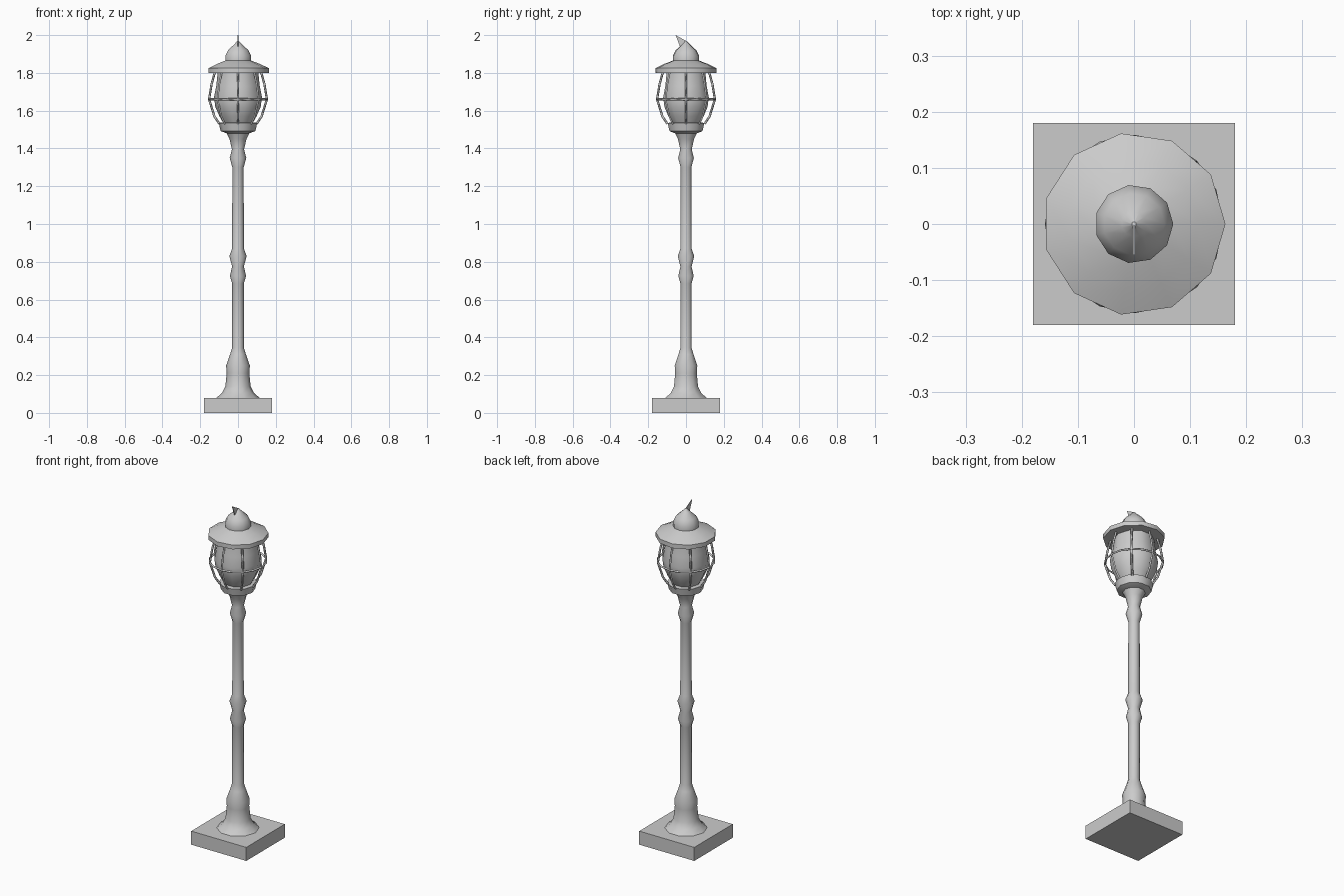
import bpy, bmesh, math
from math import pi, cos, sin

if "Cube" in bpy.data.objects:
    bpy.data.objects.remove(bpy.data.objects["Cube"])


def finish(name, bm, angle=50):
    bmesh.ops.recalc_face_normals(bm, faces=bm.faces)
    me = bpy.data.meshes.new(name)
    bm.to_mesh(me)
    bm.free()
    ob = bpy.data.objects.new(name, me)
    bpy.context.collection.objects.link(ob)
    bpy.ops.object.select_all(action='DESELECT')
    ob.select_set(True)
    bpy.context.view_layer.objects.active = ob
    bpy.ops.object.shade_smooth_by_angle(angle=math.radians(angle))
    return ob


def lathe(name, profile, sides=10, angle=50):
    """Turn (radius, z) pairs around the z axis and cap both ends."""
    bm = bmesh.new()
    rings = [[bm.verts.new((r * cos(2 * pi * i / sides), r * sin(2 * pi * i / sides), z))
              for i in range(sides)] for r, z in profile]
    for a, b in zip(rings, rings[1:]):
        for i in range(sides):
            j = (i + 1) % sides
            bm.faces.new((a[i], a[j], b[j], b[i]))
    bm.faces.new(rings[0][::-1])
    bm.faces.new(rings[-1])
    return finish(name, bm, angle)


def tube(name, points, radius, cyclic=False):
    cu = bpy.data.curves.new(name, 'CURVE')
    cu.dimensions = '3D'
    cu.bevel_depth = radius
    cu.bevel_resolution = 0
    cu.use_fill_caps = True
    sp = cu.splines.new('POLY')
    sp.points.add(len(points) - 1)
    for p, co in zip(sp.points, points):
        p.co = (*co, 1)
    sp.use_cyclic_u = cyclic
    ob = bpy.data.objects.new(name, cu)
    bpy.context.collection.objects.link(ob)
    return ob


# square foot
bm = bmesh.new()
bmesh.ops.create_cube(bm, size=1)
for v in bm.verts:
    v.co = (v.co.x * 0.36, v.co.y * 0.36, (v.co.z + 0.5) * 0.08)
finish("base_plate", bm, 30)

# turned post with flared foot, middle knuckle and neck
lathe("post", [(0.12, 0.075), (0.085, 0.105), (0.067, 0.14), (0.06, 0.21), (0.063, 0.25),
               (0.042, 0.31), (0.031, 0.345), (0.031, 0.685), (0.043, 0.725), (0.031, 0.775),
               (0.046, 0.83), (0.031, 0.87), (0.030, 1.30), (0.044, 1.35), (0.032, 1.395),
               (0.045, 1.45), (0.068, 1.495)])

# lantern cup
lathe("lantern_collar", [(0.06, 1.48), (0.092, 1.492), (0.102, 1.535), (0.07, 1.54)], 10, 40)

# glass globe
lathe("globe", [(0.075, 1.53), (0.098, 1.57), (0.12, 1.62), (0.127, 1.67),
                (0.115, 1.73), (0.108, 1.80)])

# cage around the globe
def polar(r, a, z):
    return (r * cos(a), r * sin(a), z)

tube("cage_ring", [polar(0.153, 2 * pi * i / 16, 1.66) for i in range(16)], 0.006, True)
for k in range(8):
    a = k * pi / 4
    tube(f"cage_rib_{k + 1}", [polar(r, a, z) for r, z in
         ((0.098, 1.53), (0.125, 1.57), (0.153, 1.66), (0.140, 1.74), (0.122, 1.805))], 0.006)

# hat-shaped roof with finial
lathe("roof", [(0.12, 1.80), (0.163, 1.80), (0.163, 1.825), (0.115, 1.848), (0.07, 1.865),
               (0.070, 1.89), (0.055, 1.92), (0.022, 1.95), (0.004, 1.968)], 11, 40)

# thin bent spike on the tip
bm = bmesh.new()
for x in (-0.002, 0.002):
    bm.faces.new([bm.verts.new((x, y, z)) for y, z in ((-0.055, 2.0), (-0.03, 1.935), (0.008, 1.965))])
bmesh.ops.bridge_loops(bm, edges=bm.edges[:])
finish("finial_spike", bm, 30)
